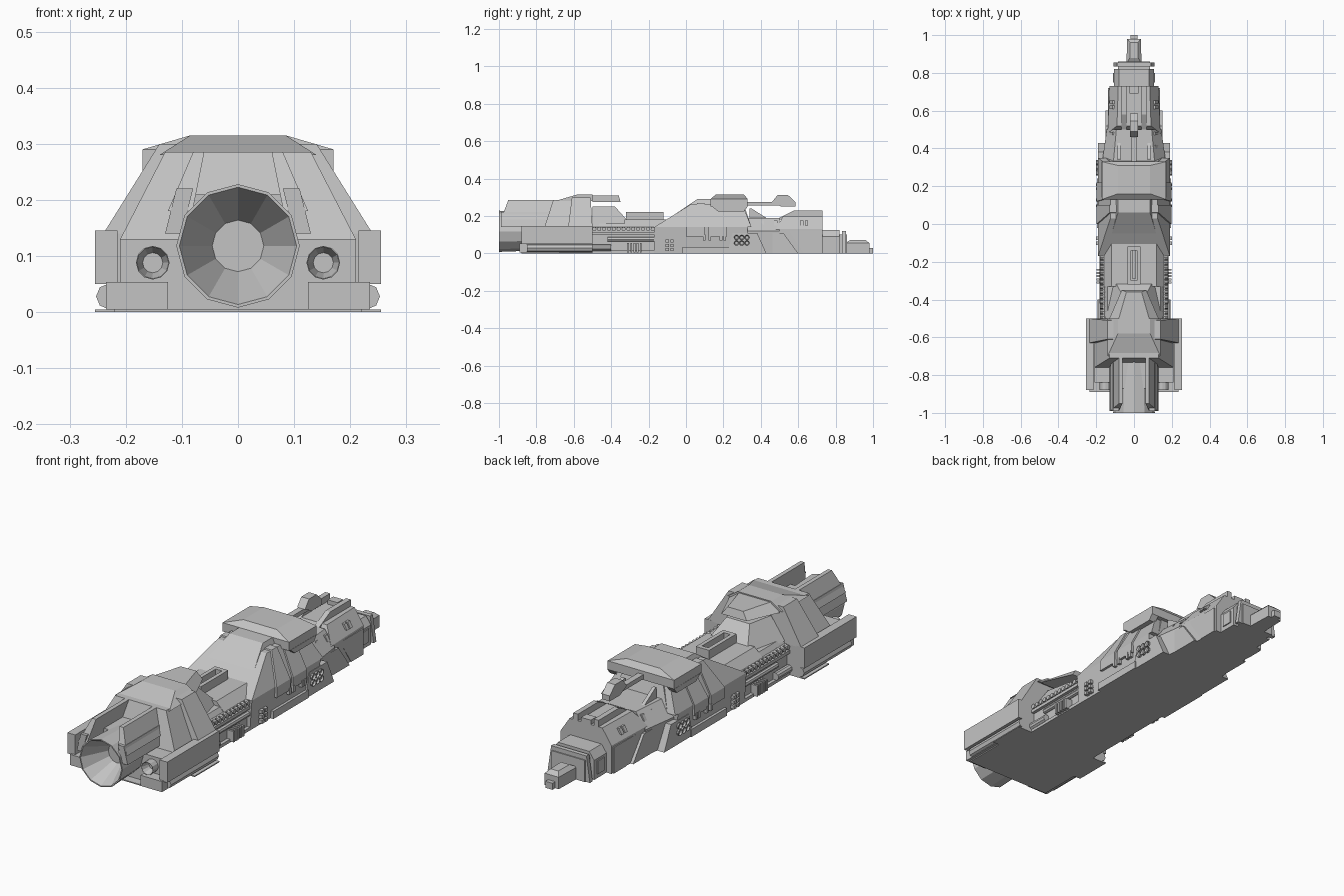
import bpy, bmesh, math
from mathutils import Vector

default = bpy.data.objects.get("Cube")
if default:
    bpy.data.objects.remove(default)

grey = bpy.data.materials.new("hull grey")
grey.use_nodes = True
tone = (.55, .55, .55, 1)
grey.diffuse_color = tone
grey.node_tree.nodes["Principled BSDF"].inputs["Base Color"].default_value = tone

# Shared dimensions of the ship
STERN, TAIL, STEM = -1, -.5, .73
BEAM, SILL, DECK, ROOF = .19, .14, .2, .3
WAIST = -.15
PLATE = .005


def finish(name, bm, mirrored):
    bmesh.ops.recalc_face_normals(bm, faces=bm.faces)
    mesh = bpy.data.meshes.new(name)
    bm.to_mesh(mesh)
    bm.free()
    mesh.materials.append(grey)
    part = bpy.data.objects.new(name, mesh)
    bpy.context.collection.objects.link(part)
    if mirrored:
        part.modifiers.new("Mirror", "MIRROR")


def wedge(name, rear, front, top, width, low=0, top_width=None, rear_slope=0,
          front_slope=0, offset=0, lean=0, nose=1):
    """Block whose top may narrow, slope in from either end or lean sideways;
    nose scales the width of the front end, and an offset block is mirrored."""
    if top_width is None:
        top_width = width
    bm = bmesh.new()
    bmesh.ops.create_cube(bm, size=2)
    for vert in bm.verts:
        side, ahead, above = vert.co.x, vert.co.y > 0, vert.co.z > 0
        x = side * (top_width if above else width)
        x += offset + (lean if above else 0)
        y = front if ahead else rear
        if above:
            y += -front_slope if ahead else rear_slope
        vert.co = (x * nose if ahead else x, y, top if above else low)
    finish(name, bm, offset != 0)


def tube(name, radius, start, end, x=0, y=0, z=0, bore=0, depth=0, sides=12,
         sideways=False):
    """Round bar along y, or along x if sideways; a bore hollows its start."""
    profile = [(radius * .9 if bore else radius, end), (radius, start)]
    if bore:
        inward = math.copysign(depth, end - start)
        profile += [(radius * .95, start), (bore, start + inward)]
    bm = bmesh.new()
    rows = []
    for r, along in profile:
        row = []
        for i in range(sides):
            angle = math.tau * i / sides
            across, up = r * math.cos(angle), r * math.sin(angle)
            point = (along, across, up) if sideways else (across, along, up)
            row.append(bm.verts.new(Vector(point) + Vector((x, y, z))))
        rows.append(row)
    for a, b in zip(rows, rows[1:]):
        for i in range(sides):
            bm.faces.new((a[i - 1], a[i], b[i], b[i - 1]))
    bm.faces.new(rows[0])
    bm.faces.new(rows[-1])
    finish(name, bm, sideways or x != 0)


# Main engine nozzle, saddle and the sloping cowl fins beside it
tube("main_nozzle", radius=.11, start=STERN, end=-.7, z=.118, bore=.046, depth=.12)
wedge("engine_saddle", rear=-.87, front=-.7, low=SILL, top=.21, width=.08)
wedge("cowl_root", rear=-.99, front=-.7, low=SILL, top=.22, width=.015, offset=.115,
      lean=-.02)
wedge("cowl_fin", rear=-.99, front=-.7, low=.18, top=.285, width=.022, top_width=.01,
      offset=.103, lean=-.033, rear_slope=.04)

# Engine block with sloping flanks, raised collar and roof
wedge("engine_base", rear=-.84, front=TAIL, top=.13, width=.21)
wedge("engine_flank", rear=-.76, front=TAIL, low=.13, top=.285, width=.21, top_width=.13,
      rear_slope=.05, front_slope=.02)
wedge("collar_base", rear=-.63, front=TAIL, low=.05, top=SILL, width=.24)
wedge("collar_flank", rear=-.63, front=TAIL, low=SILL, top=ROOF, width=.24, top_width=.14,
      rear_slope=.02, front_slope=.01)
wedge("engine_roof", rear=-.7, front=TAIL, low=.28, top=.315, width=.14, top_width=.085,
      rear_slope=.12)
wedge("engine_roof_visor", rear=TAIL, front=-.35, low=.275, top=.31, width=.13,
      top_width=.08, front_slope=.01, nose=.5)

# Engine side pods, rails, base plates and small thrusters
wedge("side_pod", rear=-.88, front=TAIL, low=.05, top=.145, width=.02, offset=.235)
tube("pod_rail", radius=.023, start=-.85, end=TAIL, x=.23, z=.028, sides=8)
wedge("thruster_base", rear=-.89, front=TAIL, low=PLATE, top=.054, width=.055, offset=.18)
wedge("base_plate", rear=-.68, front=TAIL, top=PLATE, width=.255)
wedge("base_plate_rear", rear=-.88, front=TAIL, top=PLATE, width=.22)
tube("small_thruster", radius=.03, start=-.88, end=-.7, x=.152, z=.088, bore=.018, depth=.04)

# Midships trunk and tapering superstructure
wedge("mid_hull", rear=TAIL, front=WAIST, top=SILL, width=.165)
wedge("mid_deck", rear=TAIL, front=WAIST, low=SILL, top=.16, width=.155, top_width=.14)
wedge("mid_superstructure", rear=TAIL, front=-.29, low=.15, top=.25, width=.155,
      top_width=.085, front_slope=.09, nose=.7)
wedge("mid_ledge", rear=TAIL, front=WAIST, low=.1, top=.115, width=.18)
wedge("lower_sill", rear=TAIL, front=WAIST, top=.015, width=.18)
for i in range(13):
    tube("porthole_drum", radius=.011, start=.18, end=.15, y=TAIL + .026 * i + .01, z=.13,
         sides=8, sideways=True)
tube("side_pipe", radius=.018, start=-.57, end=-.4, x=.175, z=.03, sides=10)
tube("upper_pipe", radius=.012, start=-.42, end=WAIST, x=.17, z=.075, sides=8)
for i in range(5):
    y = .017 * i - .315
    wedge("side_rib", rear=y, front=y + .01, low=PLATE, top=.055, width=.02, offset=.178)
for i in range(2):
    for k in range(3):
        y, z = .026 * i - .11, .023 * k + .012
        wedge("vent_block", rear=y, front=y + .018, low=z, top=z + .016, width=.015,
              offset=.185)

# Raised dorsal cradle with a slot
wedge("cradle_deck", rear=-.33, front=-.1, low=SILL, top=.18, width=.16, top_width=.12)
wedge("cradle_wall", rear=-.31, front=-.12, low=SILL, top=.22, width=.009, offset=.025,
      front_slope=.01)
for y in (-.32, -.14):
    wedge("cradle_end", rear=y, front=y + .02, low=SILL, top=.22, width=.034)
wedge("cradle_gun", rear=-.29, front=-.13, low=SILL, top=DECK, width=.008)

# Forward hull rising to the bridge
wedge("forward_base", rear=-.17, front=.33, top=SILL, width=.18, top_width=BEAM)
wedge("forward_flank", rear=-.17, front=.35, low=SILL, top=.265, width=BEAM,
      top_width=.125, rear_slope=.2, front_slope=.05)
wedge("forward_crown", rear=-.16, front=.35, low=SILL, top=.29, width=.15, top_width=.085,
      rear_slope=.22, front_slope=.05)
for y, slope in ((0, .06), (.12, .02)):
    wedge("flank_armour", rear=y, front=y + .1, low=SILL, top=.27, width=.198,
          top_width=.13, rear_slope=slope)
    wedge("armour_skirt", rear=y, front=y + .1, low=.09, top=SILL, width=.198)
wedge("shoulder_armour", rear=-.17, front=.03, low=.105, top=.17, width=.185, top_width=.16,
      rear_slope=.08)
wedge("lower_skirt", rear=-.02, front=.24, top=.035, width=.195)
wedge("cluster_plate", rear=.22, front=.43, top=.11, width=BEAM, rear_slope=.03,
      front_slope=.05)
for i in range(2):
    for k in range(3):
        tube("launch_tube", radius=.014, start=.2, end=.18, y=.27 + .028 * k,
             z=.055 + .03 * i, bore=.009, depth=.008, sides=10, sideways=True)
for y in (.09, .12, .18, .2):
    wedge("flank_hatch", rear=y, front=y + .014, low=.07, top=.1, width=.01, offset=BEAM)

# Hammerhead bridge with drooping ends
wedge("bridge_body", rear=.13, front=.33, low=.25, top=.29, width=.17)
wedge("bridge_roof", rear=.13, front=.33, low=.29, top=.315, width=.17, top_width=.085,
      rear_slope=.03, front_slope=.02)
wedge("bridge_wing", rear=.17, front=.31, low=.225, top=.25, width=.018, offset=.153,
      rear_slope=-.03, front_slope=-.02)

# Boom and sensor head ahead of the bridge
wedge("boom", rear=.32, front=.5, low=.255, top=.275, width=.014)
wedge("sensor_keel", rear=.51, front=.585, low=.25, top=.275, width=.02, rear_slope=-.05)
wedge("sensor_head", rear=.46, front=.585, low=.275, top=.312, width=.02,
      rear_slope=.03, front_slope=.04)

# Bow section with stepped cheeks and dorsal rails
wedge("bow_root", rear=.32, front=.5, top=.12, width=.17, nose=.85)
wedge("bow_root_flank", rear=.32, front=.5, low=.12, top=BEAM, width=.17, top_width=.11,
      nose=.85)
wedge("bow_base", rear=.48, front=STEM, top=.13, width=.14, nose=.93)
wedge("bow_flank", rear=.48, front=STEM, low=.13, top=DECK, width=.14, top_width=.09,
      rear_slope=.04, nose=.93)
wedge("dorsal_rail", rear=.48, front=STEM, low=.18, top=.23, width=.012, offset=.053,
      rear_slope=.1)
wedge("cheek_plate", rear=.45, front=.6, top=.11, width=.15, rear_slope=-.06,
      front_slope=.08)
wedge("cheek_plate_front", rear=.63, front=.72, top=.12, width=.137, rear_slope=-.08)
wedge("shoulder_fin", rear=.34, front=.46, low=.17, top=.24, width=.008, offset=.08,
      front_slope=.11)
wedge("deck_hatch", rear=.69, front=STEM, low=DECK, top=.22, width=.025)
for y in (.4, .47, .61, .635):
    wedge("bow_window", rear=y, front=y + .018, low=.15, top=.175, width=.01, offset=.12,
          lean=-.015)

# Stepped nose
wedge("nose_block", rear=STEM, front=.82, top=.09, width=.105)
wedge("nose_roof", rear=STEM, front=.82, low=.09, top=.125, width=.105, top_width=.08)
wedge("nose_neck", rear=.8, front=.86, top=.1, width=.085)
wedge("nose_collar", rear=.835, front=.855, top=.12, width=.108, top_width=.09)
wedge("nose_side_block", rear=.75, front=.8, low=.02, top=.08, width=.02, offset=.09)
wedge("nose_tip", rear=.85, front=.98, top=.055, width=.04, nose=.9)
wedge("nose_tip_roof", rear=.85, front=.98, low=.055, top=.072, width=.04, top_width=.022,
      rear_slope=.03, front_slope=.02, nose=.9)
wedge("nose_probe", rear=.97, front=1, top=.03, width=.018)
